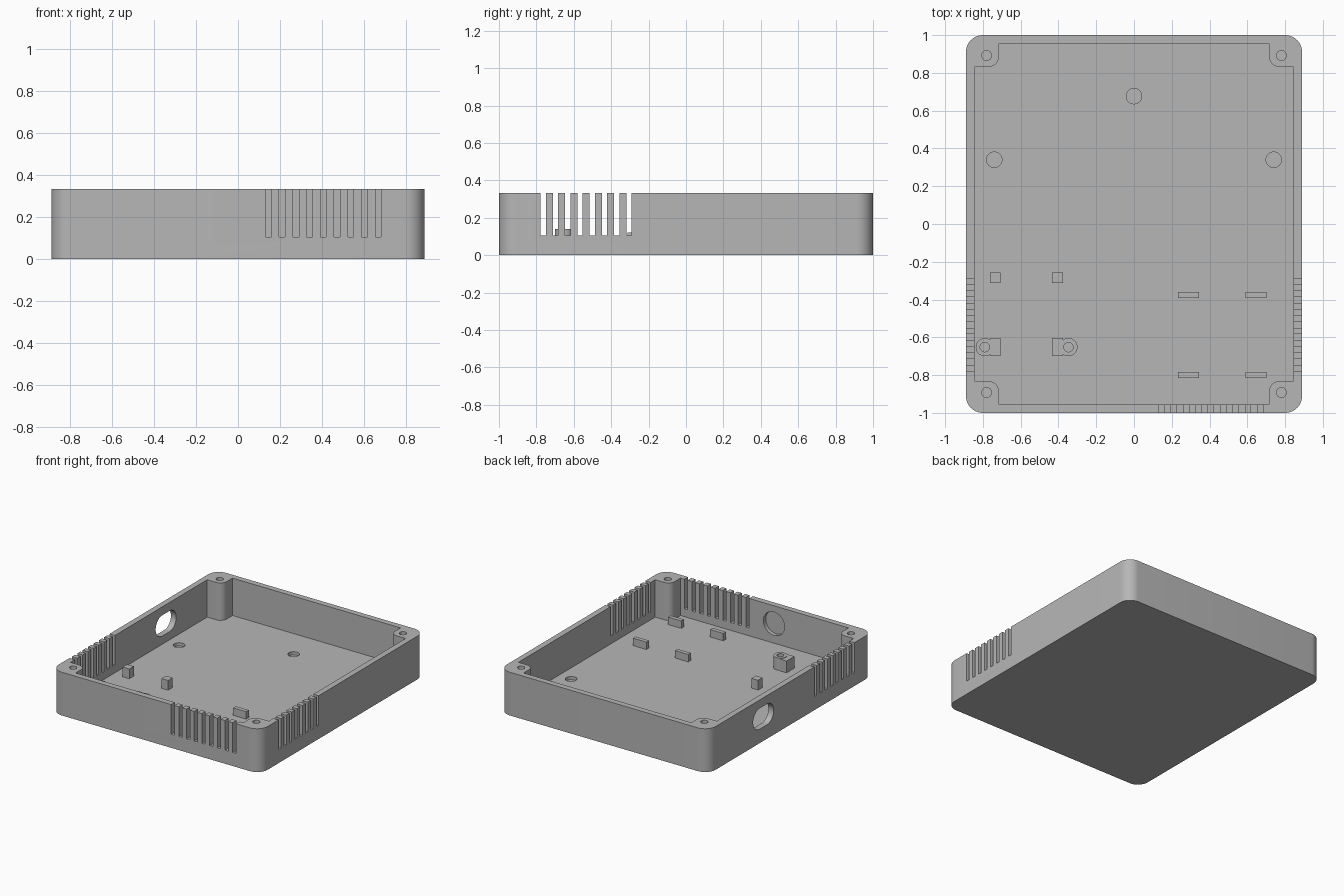
import bpy, bmesh
from math import cos, sin, pi

default = bpy.data.objects.get("Cube")
if default:
    bpy.data.objects.remove(default)

W, D, H = 0.89, 1.0, 0.333      # half width, half depth, height
WALL, FLOOR = 0.045, 0.045

grey = bpy.data.materials.new("matte grey plastic")
grey.use_nodes = True
colour = (0.47, 0.47, 0.47, 1)
grey.diffuse_color = colour
grey.node_tree.nodes["Principled BSDF"].inputs["Base Color"].default_value = colour


def arc(cx, cy, r, start, end, n=10):
    return [(cx + r * cos(start + (end - start) * i / n),
             cy + r * sin(start + (end - start) * i / n)) for i in range(n + 1)]


def circle(cx, cy, r, n=32):
    return arc(cx, cy, r, 0, 2 * pi, n)[:-1]


def rect(cx, cy, w, d):
    return [(cx + sx * w / 2, cy + sy * d / 2)
            for sx, sy in ((-1, -1), (1, -1), (1, 1), (-1, 1))]


def prism(name, outline, low, high, axis="z"):
    """Extrude an outline along an axis."""
    place = {"x": lambda a, b, h: (h, a, b),
             "y": lambda a, b, h: (a, h, b),
             "z": lambda a, b, h: (a, b, h)}[axis]
    bm = bmesh.new()
    rings = [[bm.verts.new(place(a, b, h)) for a, b in outline] for h in (low, high)]
    bm.faces.new(rings[0][::-1])
    bm.faces.new(rings[1])
    n = len(outline)
    for i in range(n):
        j = (i + 1) % n
        bm.faces.new((rings[0][i], rings[0][j], rings[1][j], rings[1][i]))
    bmesh.ops.recalc_face_normals(bm, faces=bm.faces)
    mesh = bpy.data.meshes.new(name)
    bm.to_mesh(mesh)
    bm.free()
    mesh.materials.append(grey)
    ob = bpy.data.objects.new(name, mesh)
    bpy.context.collection.objects.link(ob)
    return ob


def select(ob):
    bpy.ops.object.select_all(action="DESELECT")
    ob.select_set(True)
    bpy.context.view_layer.objects.active = ob


def cut(ob, *shape):
    """Subtract a prism from an object."""
    cutter = prism("cutter", *shape)
    mod = ob.modifiers.new("cut", "BOOLEAN")
    mod.operation, mod.solver, mod.object = "DIFFERENCE", "EXACT", cutter
    select(ob)
    bpy.ops.object.modifier_apply(modifier=mod.name)
    bpy.data.objects.remove(cutter)


def smooth(ob):
    select(ob)
    bpy.ops.object.shade_smooth_by_angle(angle=pi / 6)


# Outer body with rounded vertical corners
r = 0.09
outer = []
for k, (sx, sy) in enumerate(((1, 1), (-1, 1), (-1, -1), (1, -1))):
    outer += arc(sx * (W - r), sy * (D - r), r, k * pi / 2, (k + 1) * pi / 2)
case = prism("case", outer, 0, H)

# Cavity that leaves a rounded screw post in each corner
ix, iy, px, py, pr = W - WALL, D - WALL, 0.715, 0.832, 0.055
quarter = [(ix, py)] + arc(px + pr, py + pr, pr, 1.5 * pi, pi, 8) + [(px, iy)]
cavity = []
for sx, sy in ((1, 1), (-1, 1), (-1, -1), (1, -1)):
    pts = [(sx * x, sy * y) for x, y in quarter]
    cavity += pts if sx * sy > 0 else pts[::-1]
cut(case, cavity, FLOOR, H + 0.1)

# Screw holes in the posts
for sx in (-1, 1):
    for sy in (-1, 1):
        cut(case, circle(sx * 0.78, sy * 0.892, 0.026, 24), 0.1, H + 0.1)

# Round recesses in the floor
for x, y in ((0, 0.677), (-0.74, 0.34), (0.74, 0.34)):
    cut(case, circle(x, y, 0.041), 0.02, 0.1)

# Vent slots through both sides and the front
pitch, slot, sill = 0.0655, 0.028, 0.105
for i in range(8):
    cut(case, rect(-0.763 + i * pitch, sill + 0.2, slot, 0.4), -1.1, 1.1, "x")
for i in range(9):
    cut(case, rect(0.145 + i * pitch, sill + 0.2, slot, 0.4), -1.1, -0.93, "y")

# Oblong opening in one side wall, blind round pocket inside the front wall
oblong = (arc(0.33 + 0.045, 0.188, 0.08, -pi / 2, pi / 2, 14)
          + arc(0.33 - 0.045, 0.188, 0.08, pi / 2, 1.5 * pi, 14))
cut(case, oblong, -1.0, -0.8, "x")
cut(case, circle(-0.08, 0.195, 0.09), -0.985, -0.9, "y")
smooth(case)

# Board supports: small blocks, plus blocks joined to screw standoffs
base = FLOOR - 0.01
for side, x, sx in (("right", -0.735, -0.79), ("middle", -0.405, -0.347)):
    prism(side + "_support_block", rect(x, -0.285, 0.057, 0.055), base, 0.12)
    prism(side + "_standoff_block", rect(x, -0.652, 0.057, 0.095), base, 0.136)
    post = prism(side + "_standoff", circle(sx, -0.652, 0.048), base, 0.14)
    cut(post, circle(sx, -0.652, 0.025, 24), FLOOR + 0.01, 0.2)
    smooth(post)

# Low retaining ribs
for x in (0.288, 0.645):
    for row, y in (("back", -0.375), ("front", -0.8)):
        prism(row + "_rib", rect(x, y, 0.112, 0.032), base, 0.102)
